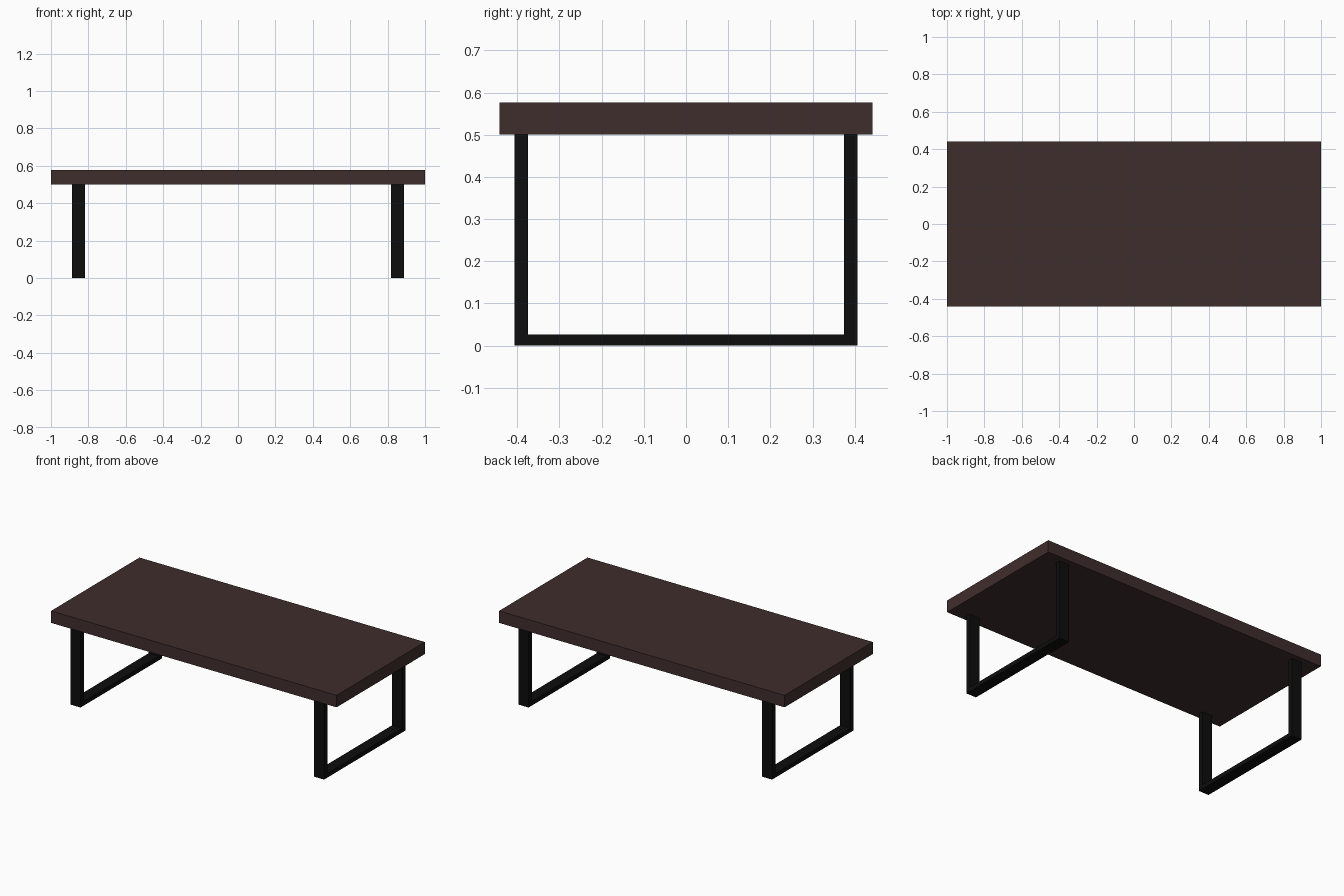
import bpy, bmesh

if "Cube" in bpy.data.objects:
    bpy.data.objects.remove(bpy.data.objects["Cube"])


def material(name, rgb):
    m = bpy.data.materials.new(name)
    m.diffuse_color = (*rgb, 1.0)
    m.use_nodes = True
    m.node_tree.nodes["Principled BSDF"].inputs["Base Color"].default_value = m.diffuse_color
    return m


def extrude_profile(name, points, x0, x1, mat):
    """Extrude a closed (y, z) outline along x from x0 to x1."""
    bm = bmesh.new()
    face = bm.faces.new([bm.verts.new((x0, y, z)) for y, z in points])
    out = bmesh.ops.extrude_face_region(bm, geom=[face])
    moved = [g for g in out["geom"] if isinstance(g, bmesh.types.BMVert)]
    bmesh.ops.translate(bm, verts=moved, vec=(x1 - x0, 0, 0))
    bmesh.ops.recalc_face_normals(bm, faces=bm.faces[:])
    mesh = bpy.data.meshes.new(name)
    bm.to_mesh(mesh)
    bm.free()
    mesh.materials.append(mat)
    obj = bpy.data.objects.new(name, mesh)
    bpy.context.collection.objects.link(obj)
    return obj


wood = material("dark brown wood", (0.051, 0.026, 0.026))
metal = material("black metal", (0.004, 0.004, 0.004))

# Table top slab
W, Z0, Z1 = 0.442, 0.501, 0.577
extrude_profile("table_top", [(-W, Z0), (W, Z0), (W, Z1), (-W, Z1)], -1, 1, wood)

# U-shaped leg frames, one at each end
OUT, INN, BAR = 0.407, 0.375, 0.027
u_shape = [(-OUT, 0), (OUT, 0), (OUT, Z0), (INN, Z0),
           (INN, BAR), (-INN, BAR), (-INN, Z0), (-OUT, Z0)]
for side, cx in (("left", -0.853), ("right", 0.853)):
    extrude_profile(side + "_leg_frame", u_shape, cx - 0.035, cx + 0.035, metal)
